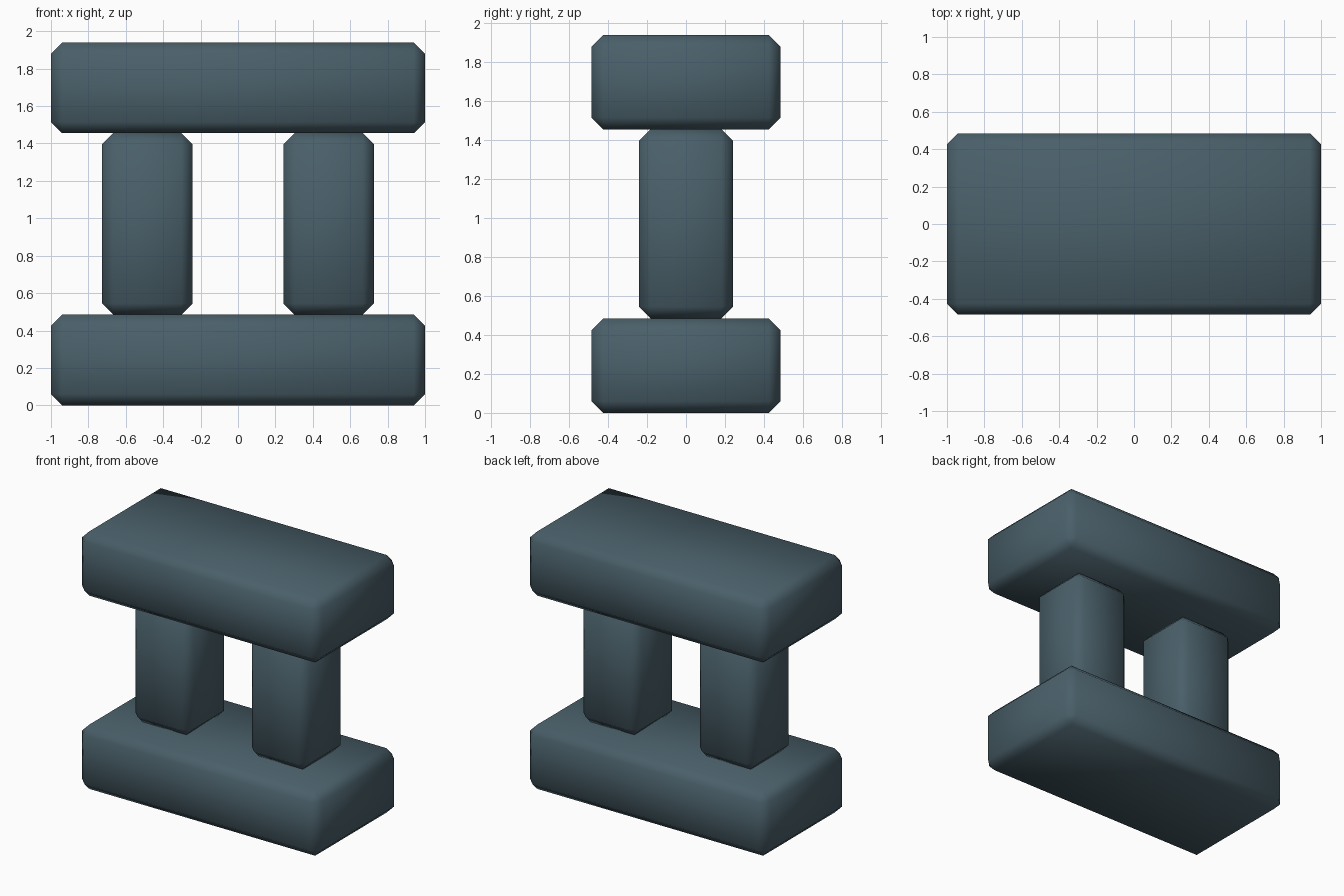
import bpy
import bmesh
from mathutils import Matrix, Vector

if "Cube" in bpy.data.objects:
    bpy.data.objects.remove(bpy.data.objects["Cube"])

slate = bpy.data.materials.new("slate_blue")
slate.diffuse_color = (0.068, 0.116, 0.143, 1)
slate.use_nodes = True
slate.node_tree.nodes["Principled BSDF"].inputs["Base Color"].default_value = slate.diffuse_color

U = 0.485   # stone module
CH = 0.06   # chamfer width


def chamfered_block(name, centre, size):
    """Box with every edge chamfered once and soft shading."""
    bm = bmesh.new()
    bmesh.ops.create_cube(bm, size=1,
                          matrix=Matrix.Translation(centre) @ Matrix.Diagonal(Vector((*size, 1))))
    bmesh.ops.bevel(bm, geom=bm.edges[:], offset=CH, offset_type='OFFSET',
                    segments=1, affect='EDGES', profile=0.5)
    for f in bm.faces:
        f.smooth = True
    mesh = bpy.data.meshes.new(name)
    bm.to_mesh(mesh)
    bm.free()
    mesh.materials.append(slate)
    obj = bpy.data.objects.new(name, mesh)
    bpy.context.collection.objects.link(obj)
    return obj


# Base and top slabs
chamfered_block("base_slab", (0, 0, U / 2), (2, 2 * U, U))
chamfered_block("top_slab", (0, 0, 3.5 * U), (2, 2 * U, U))

# Two pillars between the slabs
for side, label in ((-1, "left"), (1, "right")):
    chamfered_block(f"{label}_pillar", (side * U, 0, 2 * U), (U, U, 2 * U))
